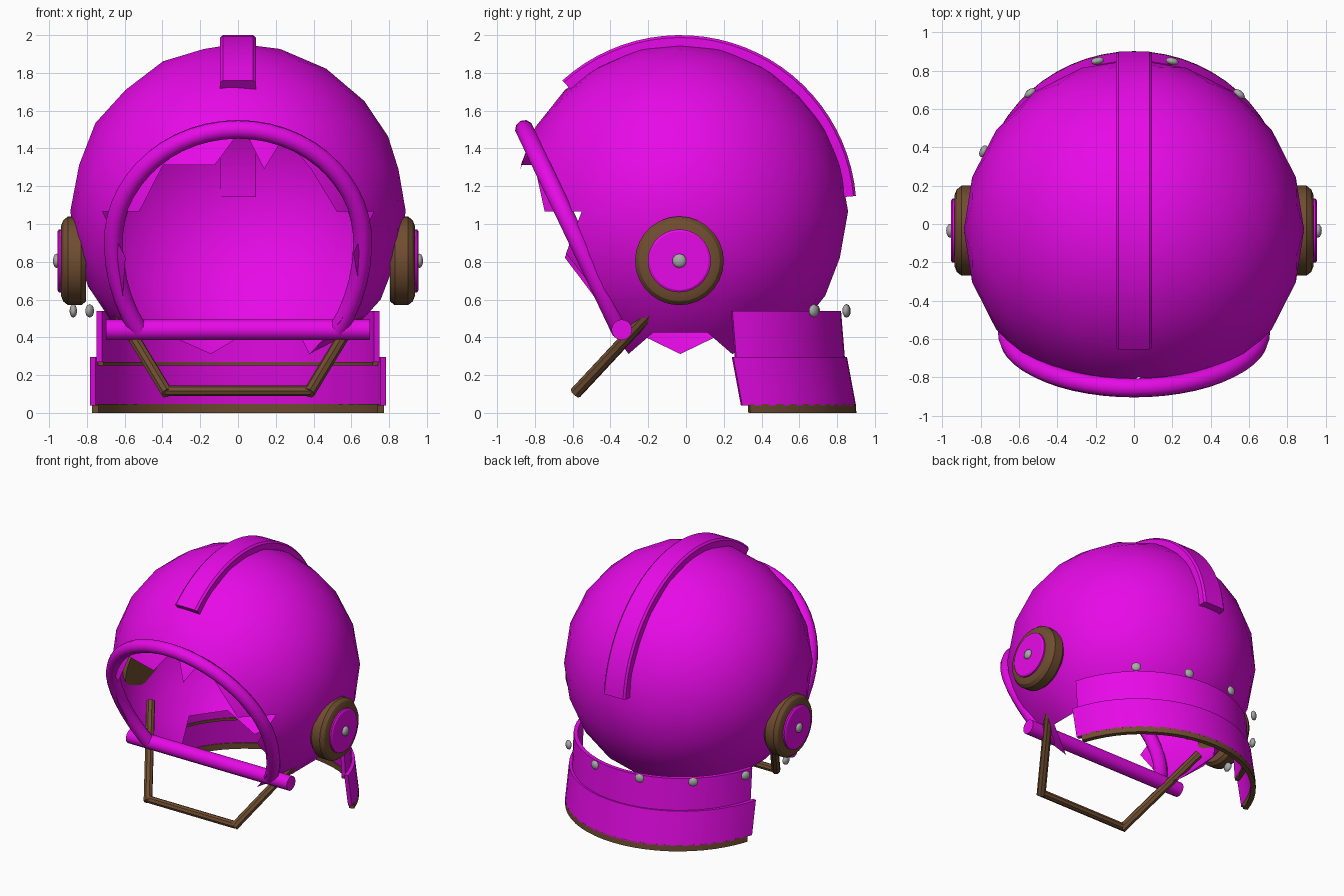
import bpy, bmesh
from math import sin, cos, pi, radians
from mathutils import Vector, Matrix

cube = bpy.data.objects.get("Cube")
if cube:
    bpy.data.objects.remove(cube, do_unlink=True)


def material(name, rgb):
    m = bpy.data.materials.new(name)
    m.use_nodes = True
    m.diffuse_color = (*rgb, 1)
    m.node_tree.nodes["Principled BSDF"].inputs["Base Color"].default_value = (*rgb, 1)
    return m


magenta = material("magenta", (0.8, 0.003, 0.8))
brown = material("brown leather", (0.16, 0.075, 0.03))
steel = material("steel grey", (0.4, 0.4, 0.4))


def finish(name, bm, mat, angle=35):
    mesh = bpy.data.meshes.new(name)
    bm.to_mesh(mesh)
    bm.free()
    mesh.materials.append(mat)
    obj = bpy.data.objects.new(name, mesh)
    bpy.context.collection.objects.link(obj)
    bpy.ops.object.select_all(action='DESELECT')
    obj.select_set(True)
    bpy.context.view_layer.objects.active = obj
    bpy.ops.object.shade_smooth_by_angle(angle=radians(angle))
    return obj


def sweep(name, sections, mat, angle=35):
    """Skin a list of equal-length closed sections and cap both ends."""
    bm = bmesh.new()
    rings = [[bm.verts.new(p) for p in s] for s in sections]
    n = len(rings[0])
    for a, b in zip(rings, rings[1:]):
        for i in range(n):
            j = (i + 1) % n
            bm.faces.new((a[i], a[j], b[j], b[i]))
    bm.faces.new(rings[0])
    bm.faces.new(rings[-1])
    bmesh.ops.recalc_face_normals(bm, faces=bm.faces)
    return finish(name, bm, mat, angle)


def circle(centre, e1, e2, r, n):
    return [Vector(centre) + (e1 * cos(2 * pi * i / n) + e2 * sin(2 * pi * i / n)) * r
            for i in range(n)]


def rod(name, p, q, r, mat, n=12):
    p, q = Vector(p), Vector(q)
    e1 = (q - p).orthogonal().normalized()
    e2 = (q - p).normalized().cross(e1)
    return sweep(name, [circle(c, e1, e2, r, n) for c in (p, q)], mat)


def spans(a0, a1, n):
    return [radians(a0 + (a1 - a0) * i / n) for i in range(n + 1)]


def stud(name, centre, direction, r, depth):
    bm = bmesh.new()
    turn = Vector(direction).to_track_quat('Z', 'Y').to_matrix().to_4x4()
    bmesh.ops.create_uvsphere(
        bm, u_segments=10, v_segments=6, radius=1,
        matrix=Matrix.Translation(centre) @ turn @ Matrix.Diagonal((r, r, depth, 1)))
    finish(name, bm, steel, 60)


# Shell: faceted ball, open at the slanted face plane and at the neck
CENTRE = Vector((0, -0.03, 1.067))
BASE = Vector((0, -0.35, 0.44))
UP = Vector((0, -0.43, 0.903)).normalized()
OUT = Vector((0, -UP.z, UP.y))
bm = bmesh.new()
bmesh.ops.create_icosphere(bm, subdivisions=3, radius=0.888,
                           matrix=Matrix.Translation(CENTRE))


def is_open(face):
    c = face.calc_center_median()
    return c.z < 0.385 or (c - BASE).dot(OUT) > 0.01


bmesh.ops.delete(bm, geom=[f for f in bm.faces if is_open(f)], context='FACES')
finish("shell", bm, magenta, 60)

# Crest strip over the top, with slightly bevelled outer edges
crest_profile = [(-0.095, 0.862), (-0.095, 0.92), (-0.08, 0.933),
                 (0.08, 0.933), (0.095, 0.92), (0.095, 0.862)]
sweep("crest", [[(x, CENTRE.y + r * cos(a), CENTRE.z + r * sin(a)) for x, r in crest_profile]
                for a in spans(5, 132, 28)], magenta)

# Face opening rim and the bar across its foot
X = Vector((1, 0, 0))
rim = []
for a in spans(-37, 217, 36):
    height = 0.66 if sin(a) > 0 else 0.86
    c = BASE + X * 0.66 * cos(a) + UP * (0.515 + height * sin(a))
    rim.append(circle(c, X * cos(a) + UP * sin(a), OUT, 0.05, 10))
sweep("face_rim", rim, magenta, 45)
rod("face_bar", (-0.7, -0.34, 0.44), (0.7, -0.34, 0.44), 0.055, magenta, 14)

# Chin strap
rod("chin_strap_front", (-0.385, -0.575, 0.117), (0.385, -0.575, 0.117), 0.028, brown, 8)

# Paired parts: strap arms and ear discs
for side, s in (("left", 1), ("right", -1)):
    rod("chin_strap_" + side, (s * 0.375, -0.585, 0.105), (s * 0.69, -0.1, 0.625),
        0.032, brown, 8)
    Y, Z = Vector((0, 1, 0)), Vector((0, 0, 1))
    for part, mat, profile in (
            ("ear_pad_", brown, [(0.805, 0.215), (0.83, 0.235), (0.9, 0.235),
                                 (0.925, 0.215), (0.937, 0.185)]),
            ("ear_disc_", magenta, [(0.93, 0.167), (0.948, 0.167), (0.956, 0.155)])):
        sweep(part + side, [circle((s * x, -0.035, 0.805), Y, Z, r, 28)
                            for x, r in profile], mat, 25)
    stud("ear_stud_" + side, (s * 0.96, -0.035, 0.805), (s, 0, 0), 0.038, 0.02)


# Neck guard: two leaning curved plates, each with a leather edge
def band(name, r, z_low, z_high, y_low, y_high, start, mat, thick=0.03):
    def section(a):
        return [(q * cos(a), y + q * sin(a), z) for q, y, z in (
            (r, y_low, z_low), (r, y_high, z_high),
            (r - thick, y_high, z_high), (r - thick, y_low, z_low))]
    sweep(name, [section(a) for a in spans(start, 180 - start, 24)], mat)


band("neck_plate_upper", 0.776, 0.27, 0.54, 0.067, 0.045, 15, magenta)
band("neck_edge_upper", 0.77, 0.25, 0.27, 0.069, 0.067, 16, brown)
band("neck_plate_lower", 0.812, 0.04, 0.297, 0.088, 0.04, 15, magenta)
band("neck_edge_lower", 0.812, 0.0, 0.048, 0.09, 0.087, 18, brown, 0.036)

# Row of studs around the neck guard
for i, a in enumerate(spans(51, 180, 5)):
    d = Vector((cos(a), sin(a), 0))
    stud("neck_stud_%d" % (i + 1), d * 0.872 + Vector((0, 0, 0.54)), d, 0.036, 0.02)
